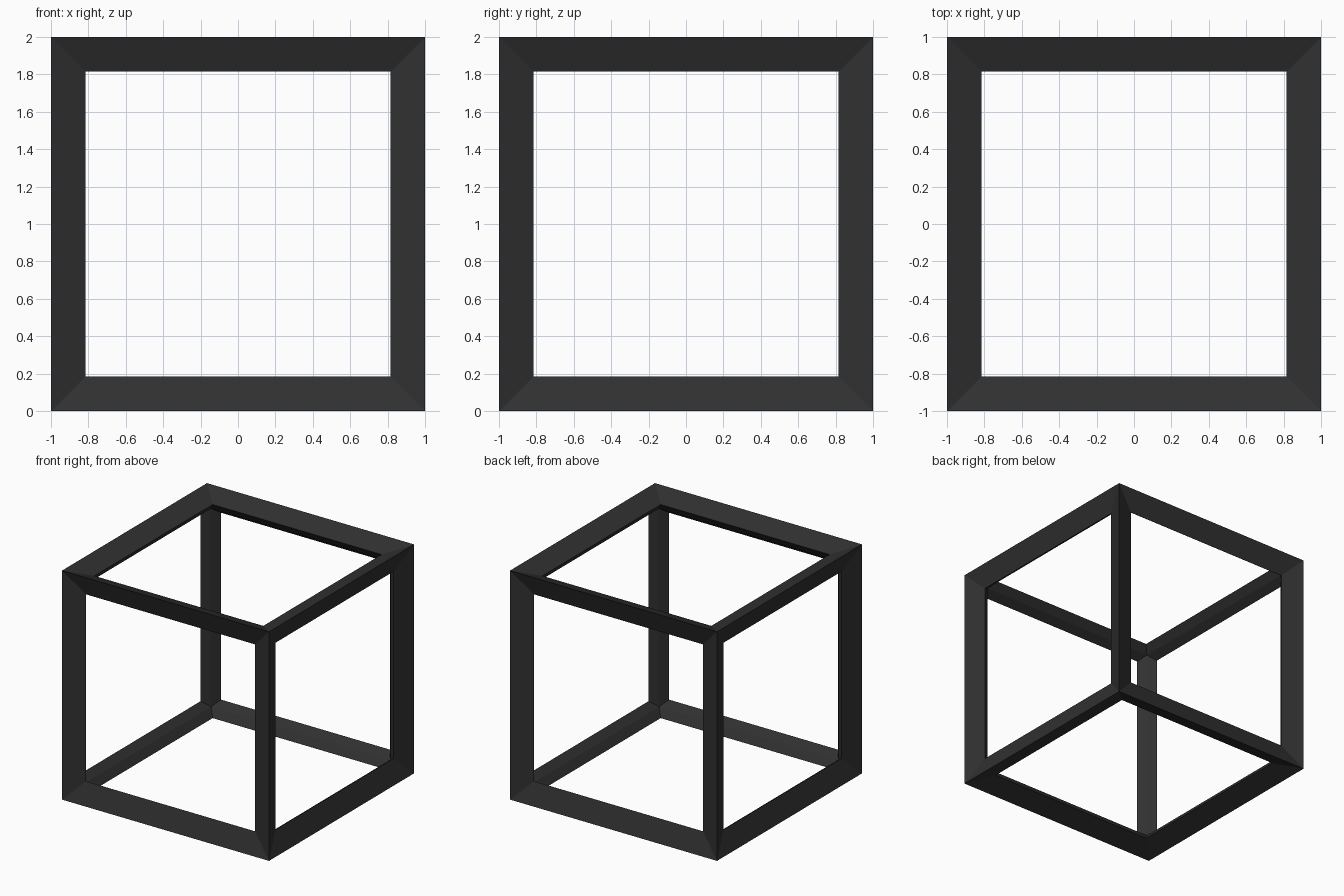
import bpy
import math

if "Cube" in bpy.data.objects:
    bpy.data.objects.remove(bpy.data.objects["Cube"])

THICKNESS = 0.25
# The wireframe pushes each corner outward along its diagonal
outer = 1 + THICKNESS / 2 / math.sqrt(3)
s = 1 / outer

# Open cube frame with mitred, wedge-shaped bars
bpy.ops.mesh.primitive_cube_add(size=2 * s, location=(0, 0, 1))
frame = bpy.context.object
frame.name = "cube_frame"
wire = frame.modifiers.new("bars", 'WIREFRAME')
wire.thickness = THICKNESS * s
wire.offset = 0
wire.use_even_offset = True
wire.use_relative_offset = False
wire.use_replace = True
bpy.ops.object.modifier_apply(modifier=wire.name)

# Dark finish
mat = bpy.data.materials.new("dark_finish")
mat.diffuse_color = (0.03, 0.03, 0.03, 1)
mat.use_nodes = True
mat.node_tree.nodes["Principled BSDF"].inputs["Base Color"].default_value = mat.diffuse_color
frame.data.materials.clear()
frame.data.materials.append(mat)
